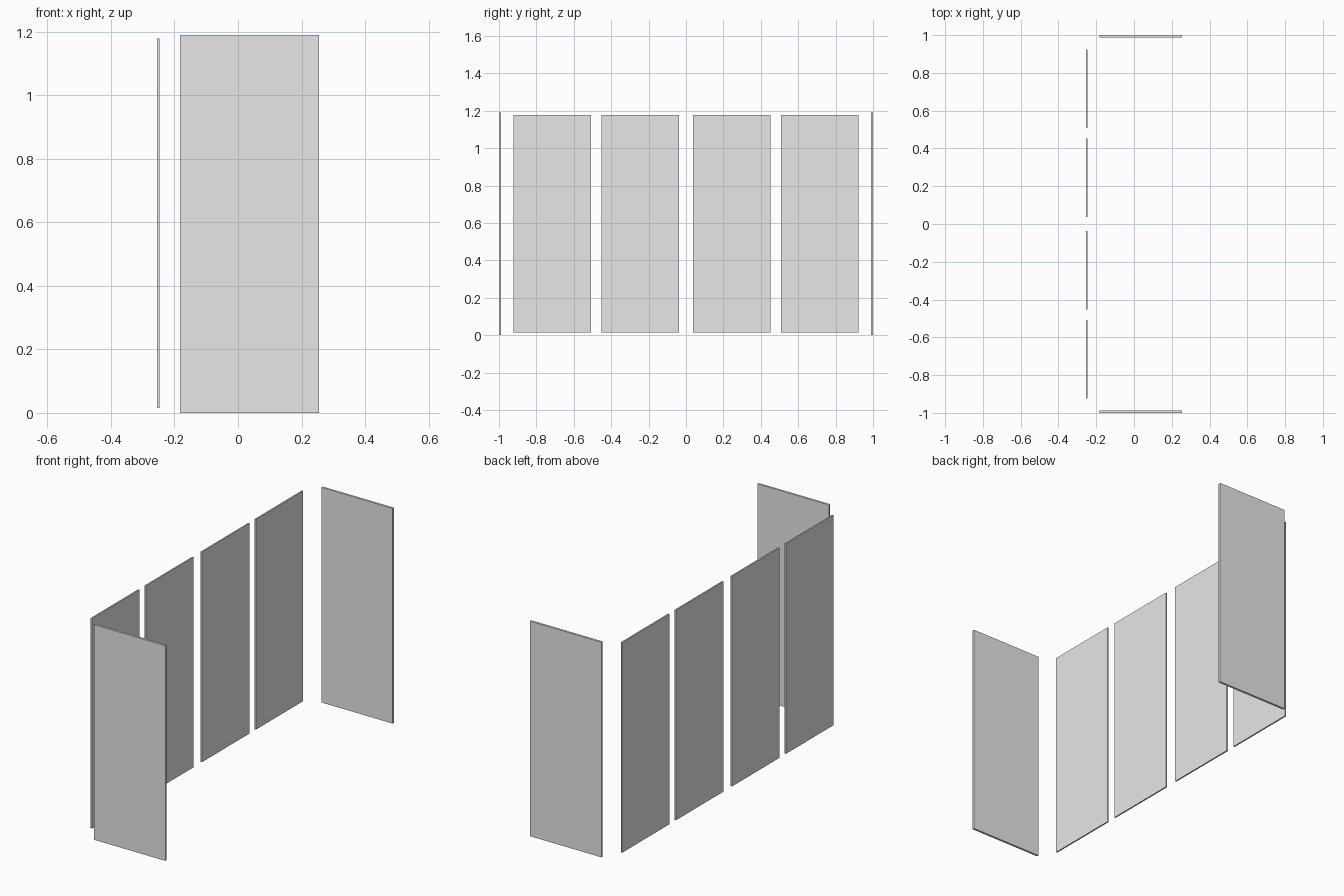
import bpy

cube = bpy.data.objects.get("Cube")
if cube:
    bpy.data.objects.remove(cube, do_unlink=True)

grey = bpy.data.materials.new("light grey")
grey.use_nodes = True
colour = (0.8, 0.8, 0.8, 1)
grey.diffuse_color = colour
grey.node_tree.nodes["Principled BSDF"].inputs["Base Color"].default_value = colour


def panel(name, size, location):
    """Thin upright box, sized and centred directly."""
    bpy.ops.mesh.primitive_cube_add(size=1, location=location)
    obj = bpy.context.object
    obj.name = name
    obj.scale = size
    bpy.ops.object.transform_apply(location=False, rotation=False, scale=True)
    obj.data.materials.append(grey)


# Mirrored pairs: an end panel and two side panels toward each end
for end, sign in (("front", -1), ("back", 1)):
    panel(f"{end}_end_panel", (0.437, 0.012, 1.19), (0.0365, sign * 0.994, 0.595))
    for place, y in (("inner", 0.2455), ("outer", 0.7155)):
        panel(f"{end}_{place}_side_panel", (0.008, 0.415, 1.163),
              (-0.251, sign * y, 0.5965))
